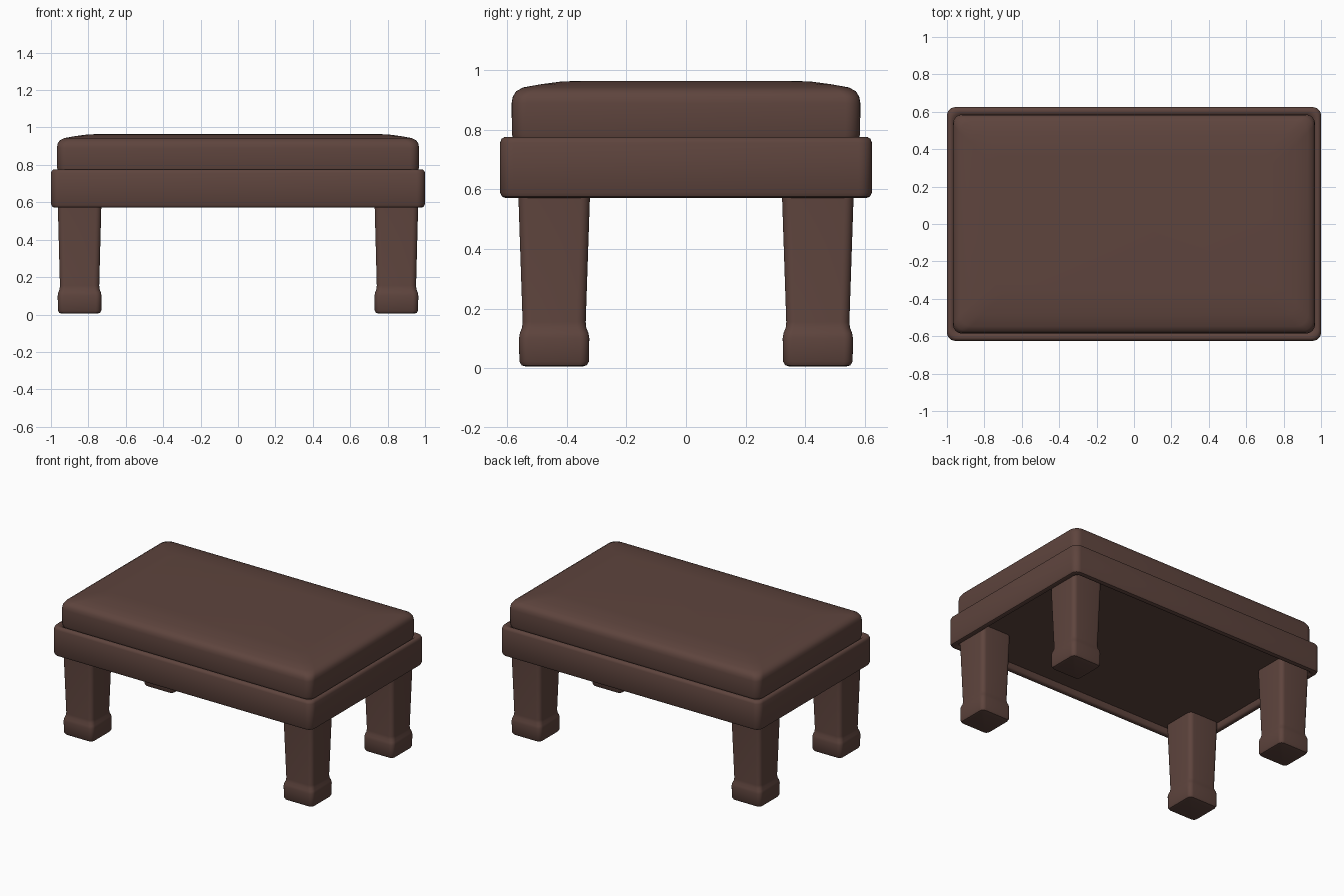
import bpy, bmesh, math

if "Cube" in bpy.data.objects:
    bpy.data.objects.remove(bpy.data.objects["Cube"])

brown = bpy.data.materials.new("dark brown")
brown.diffuse_color = (0.112, 0.058, 0.047, 1)
brown.use_nodes = True
brown.node_tree.nodes["Principled BSDF"].inputs["Base Color"].default_value = brown.diffuse_color


def rounded_rect(hx, hy, r, steps=6):
    """Outline points of a rounded rectangle, counter-clockwise."""
    pts = []
    for k, (sx, sy) in enumerate(((1, 1), (-1, 1), (-1, -1), (1, -1))):
        for i in range(steps + 1):
            a = math.pi / 2 * (k + i / steps)
            pts.append((sx * (hx - r) + r * math.cos(a),
                        sy * (hy - r) + r * math.sin(a)))
    return pts


def loft(name, rings, center=(0, 0), cap_start=False, cap_end=False):
    """Skin a stack of rounded rectangles (half x, half y, radius, z)."""
    bm = bmesh.new()
    loops = [[bm.verts.new((x + center[0], y + center[1], z))
              for x, y in rounded_rect(hx, hy, r)] for hx, hy, r, z in rings]
    for a, b in zip(loops, loops[1:]):
        n = len(a)
        for i in range(n):
            j = (i + 1) % n
            bm.faces.new((a[i], a[j], b[j], b[i]))
    if cap_start:
        bm.faces.new(loops[0][::-1])
    if cap_end:
        bm.faces.new(loops[-1])
    mesh = bpy.data.meshes.new(name)
    bm.to_mesh(mesh)
    bm.free()
    mesh.materials.append(brown)
    ob = bpy.data.objects.new(name, mesh)
    bpy.context.collection.objects.link(ob)
    bpy.ops.object.select_all(action='DESELECT')
    ob.select_set(True)
    bpy.context.view_layer.objects.active = ob
    bpy.ops.object.shade_smooth_by_angle(angle=math.radians(40))
    return ob


# Frame: shallow recess underneath, softened rim, groove where cushion sits
loft("frame", [
    (0.955, 0.58, 0.03, 0.615), (0.957, 0.582, 0.03, 0.582),
    (0.965, 0.59, 0.03, 0.573), (0.98, 0.605, 0.03, 0.571),
    (0.993, 0.618, 0.04, 0.576), (1.0, 0.625, 0.045, 0.59),
    (1.0, 0.625, 0.045, 0.757), (0.995, 0.62, 0.045, 0.77),
    (0.985, 0.61, 0.045, 0.776), (0.972, 0.592, 0.045, 0.773),
    (0.96, 0.58, 0.045, 0.76)], cap_start=True)

# Cushion: upright sides rolling over into a gently crowned top
loft("cushion", [
    (0.96, 0.578, 0.05, 0.76), (0.968, 0.585, 0.05, 0.785),
    (0.968, 0.586, 0.05, 0.89), (0.965, 0.582, 0.05, 0.912),
    (0.954, 0.571, 0.055, 0.93), (0.93, 0.547, 0.06, 0.943),
    (0.87, 0.485, 0.06, 0.954), (0.81, 0.425, 0.06, 0.962),
    (0.75, 0.365, 0.06, 0.965)], cap_end=True)

# Legs: tapered posts flaring into block feet
leg = [(0.095, 0.095, 0.02, 0.005), (0.109, 0.109, 0.026, 0.009),
       (0.116, 0.117, 0.03, 0.022), (0.117, 0.118, 0.03, 0.10),
       (0.114, 0.115, 0.03, 0.118), (0.107, 0.108, 0.03, 0.135),
       (0.105, 0.106, 0.03, 0.155), (0.116, 0.12, 0.03, 0.57),
       (0.116, 0.12, 0.03, 0.62)]
for sx, side in ((-1, "left"), (1, "right")):
    for sy, end in ((-1, "front"), (1, "back")):
        loft(f"{end}_{side}_leg", leg, (sx * 0.847, sy * 0.443), cap_start=True)
